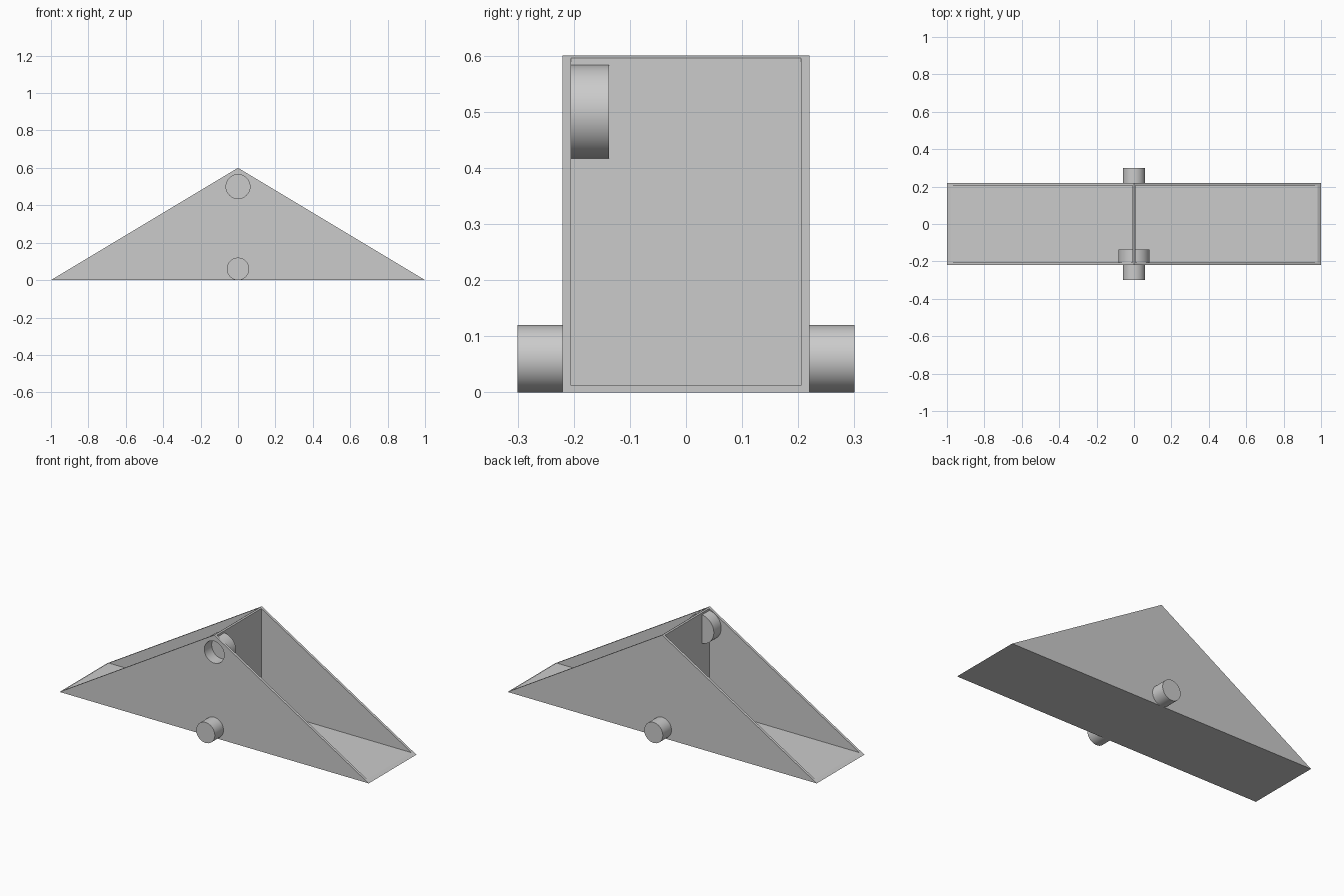
import bpy, bmesh, math
from mathutils import Matrix

cube = bpy.data.objects.get("Cube")
if cube:
    bpy.data.objects.remove(cube, do_unlink=True)

LENGTH, HEIGHT, DEPTH, WALL, FLOOR = 1.0, 0.6, 0.22, 0.015, 0.012
INNER = DEPTH - WALL

grey = bpy.data.materials.new("plain grey")
grey.use_nodes = True
grey.diffuse_color = (0.6, 0.6, 0.6, 1)
grey.node_tree.nodes["Principled BSDF"].inputs["Base Color"].default_value = grey.diffuse_color


def finish(name, bm):
    bmesh.ops.recalc_face_normals(bm, faces=bm.faces[:])
    mesh = bpy.data.meshes.new(name)
    bm.to_mesh(mesh)
    bm.free()
    mesh.materials.append(grey)
    obj = bpy.data.objects.new(name, mesh)
    bpy.context.collection.objects.link(obj)
    return obj


def activate(obj):
    bpy.ops.object.select_all(action='DESELECT')
    obj.select_set(True)
    bpy.context.view_layer.objects.active = obj


def prism(name, profile, y0, y1):
    """Extrude an x-z profile from y0 to y1."""
    bm = bmesh.new()
    face = bm.faces.new([bm.verts.new((x, y0, z)) for x, z in profile])
    moved = bmesh.ops.extrude_face_region(bm, geom=[face])["geom"]
    verts = [v for v in moved if isinstance(v, bmesh.types.BMVert)]
    bmesh.ops.translate(bm, verts=verts, vec=(0, y1 - y0, 0))
    return finish(name, bm)


def peg(name, radius, z, y0, y1):
    """Solid round bar along y."""
    bm = bmesh.new()
    place = Matrix.Translation((0, (y0 + y1) / 2, z)) @ Matrix.Rotation(math.pi / 2, 4, 'X')
    bmesh.ops.create_cone(bm, cap_ends=True, segments=64, radius1=radius,
                          radius2=radius, depth=y1 - y0, matrix=place)
    return finish(name, bm)


def smooth(obj):
    activate(obj)
    bpy.ops.object.shade_smooth_by_angle(angle=math.radians(30))


def half_width(z):
    return LENGTH * (1 - z / HEIGHT)


# Triangular side walls
triangle = [(-LENGTH, 0), (LENGTH, 0), (0, HEIGHT)]
front_wall = prism("front_wall", triangle, -DEPTH, -INNER)
back_wall = prism("back_wall", triangle, INNER, DEPTH)

# Floor with ends that follow the slopes
w = half_width(FLOOR)
prism("floor", [(-LENGTH, 0), (LENGTH, 0), (w, FLOOR), (-w, FLOOR)], -INNER, INNER)

# Upright centre divider with a ridge-shaped top
t = WALL / 2
shoulder = HEIGHT * (1 - t / LENGTH)
divider = prism("centre_divider", [(-t, FLOOR), (t, FLOOR), (t, shoulder),
                                   (0, HEIGHT), (-t, shoulder)], -INNER, INNER)

# Socket behind the front wall, with a blind round bore
socket = peg("socket", 0.084, 0.5, -INNER, -0.137)
cutter = peg("bore_cutter", 0.064, 0.5, -DEPTH - 0.05, -0.152)
cutter.hide_render = True
for part in (front_wall, divider, socket):
    cut = part.modifiers.new("bore", 'BOOLEAN')
    cut.operation, cut.solver, cut.object = 'DIFFERENCE', 'EXACT', cutter
    activate(part)
    bpy.ops.object.modifier_apply(modifier=cut.name)
    smooth(part)
bpy.data.objects.remove(cutter, do_unlink=True)

# Round pivots on both sides
smooth(peg("front_pivot", 0.06, 0.06, -0.3, -DEPTH))
smooth(peg("back_pivot", 0.06, 0.06, DEPTH, 0.3))
